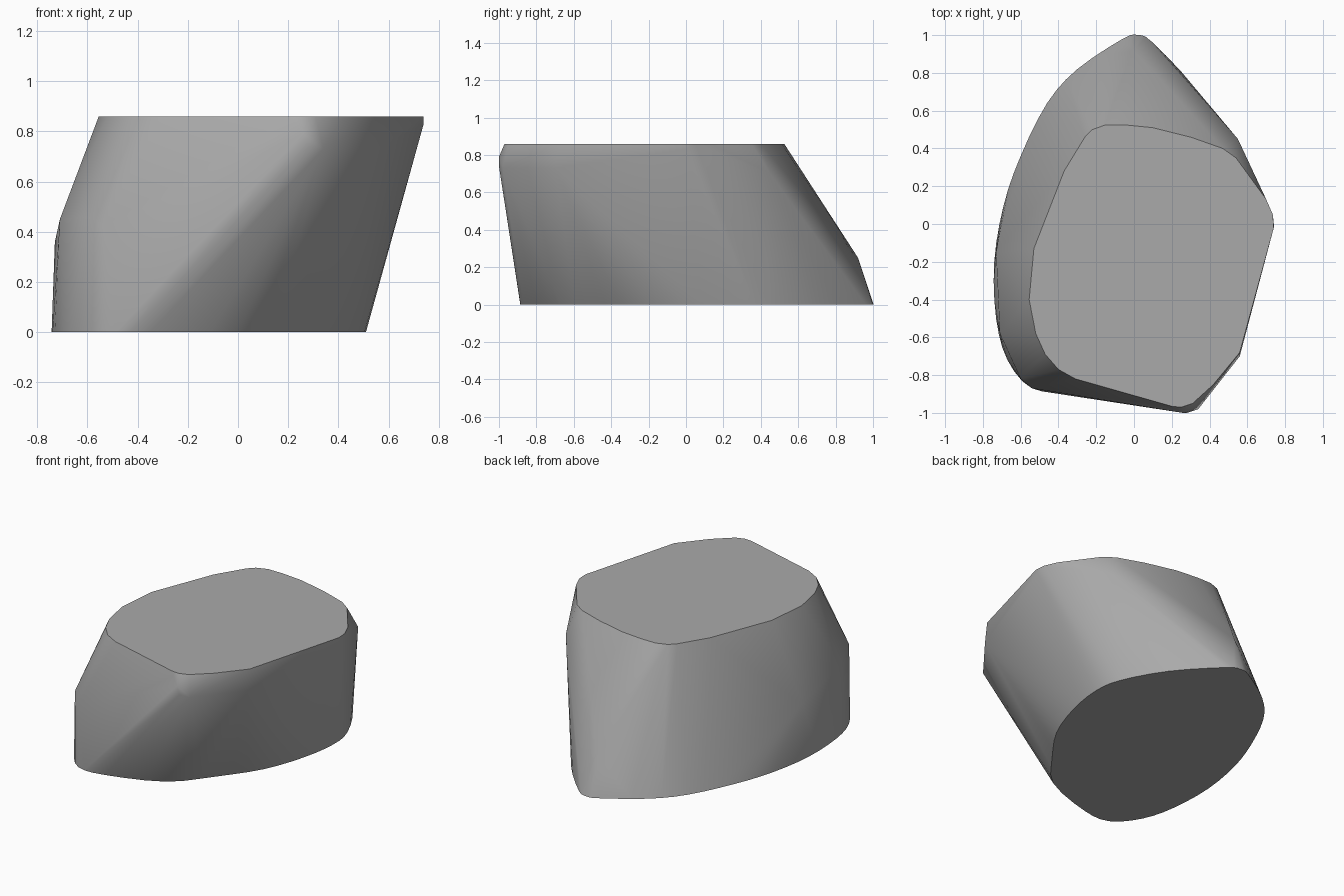
import bpy
import bmesh
import math
from mathutils import Vector

# Remove the default cube
default = bpy.data.objects.get("Cube")
if default:
    bpy.data.objects.remove(default, do_unlink=True)

HEIGHT = 0.86

# Flat upper face outline, counter-clockwise
TOP = [(.74, -.02), (.735, .05), (.7, .13), (.54, .35), (.47, .4), (.3, .46),
       (.1, .51), (-.05, .525), (-.15, .525), (-.22, .5), (-.26, .46),
       (-.37, .28), (-.53, -.13), (-.555, -.4), (-.52, -.58), (-.47, -.69),
       (-.4, -.77), (-.31, -.82), (.2, -.965), (.25, -.97), (.31, -.95),
       (.42, -.85), (.56, -.68)]

# Egg-shaped ground outline, rounded by a spline
BASE = [(.02, 1), (-.06, .98), (-.3, .82), (-.46, .64), (-.6, .36),
        (-.69, .1), (-.74, -.2), (-.73, -.5), (-.67, -.72), (-.54, -.87),
        (-.35, -.87), (0, -.74), (.2, -.51), (.37, -.27), (.47, 0),
        (.51, .25), (.48, .44), (.33, .71), (.1, .96)]

# Protruding corners between base and top
CORNERS = [(-.54, -.87, .42), (-.6, -.82, .46), (-.71, -.58, .45),
           (-.73, -.15, .36), (0, .92, .25), (.55, .45, .7),
           (.74, 0, .83), (.56, -.7, .73), (.34, -.98, .73),
           (.28, -1, .74), (.26, -1, .79)]


def rounded(points, steps=3):
    """Closed spline passing through every outline point."""
    pts = [Vector(p) for p in points]
    result = []
    for i, b in enumerate(pts):
        a, c, d = pts[i - 1], pts[(i + 1) % len(pts)], pts[(i + 2) % len(pts)]
        for k in range(steps):
            t = k / steps
            result.append(b + (c - a) * t / 2
                          + (a - b * 2.5 + c * 2 - d / 2) * t * t
                          + (b * 3 - a - c * 3 + d) * t ** 3 / 2)
    return result


# Grey stone material
stone = bpy.data.materials.new("grey_stone")
stone.use_nodes = True
grey = (0.4, 0.4, 0.4, 1)
stone.diffuse_color = grey
shader = next(n for n in stone.node_tree.nodes if n.type == "BSDF_PRINCIPLED")
shader.inputs["Base Color"].default_value = grey

# Wrap a convex skin around the outlines and corners
bm = bmesh.new()
for x, y in TOP:
    bm.verts.new((x, y, HEIGHT))
for x, y in rounded(BASE):
    bm.verts.new((x, y, 0))
for corner in CORNERS:
    bm.verts.new(corner)
hull = bmesh.ops.convex_hull(bm, input=bm.verts)
unused = {v for v in hull["geom_interior"] + hull["geom_unused"]
          if isinstance(v, bmesh.types.BMVert)}
bmesh.ops.delete(bm, geom=list(unused), context="VERTS")

# Merge the flat caps into single faces
bmesh.ops.dissolve_limit(bm, angle_limit=math.radians(0.5),
                         verts=bm.verts, edges=bm.edges)
bmesh.ops.recalc_face_normals(bm, faces=bm.faces)

mesh = bpy.data.meshes.new("boulder")
bm.to_mesh(mesh)
bm.free()
mesh.materials.append(stone)
boulder = bpy.data.objects.new("boulder", mesh)
bpy.context.collection.objects.link(boulder)

# Soft sides with crisp cap rims
bpy.ops.object.select_all(action="DESELECT")
boulder.select_set(True)
bpy.context.view_layer.objects.active = boulder
bpy.ops.object.shade_smooth_by_angle(angle=math.radians(40))
